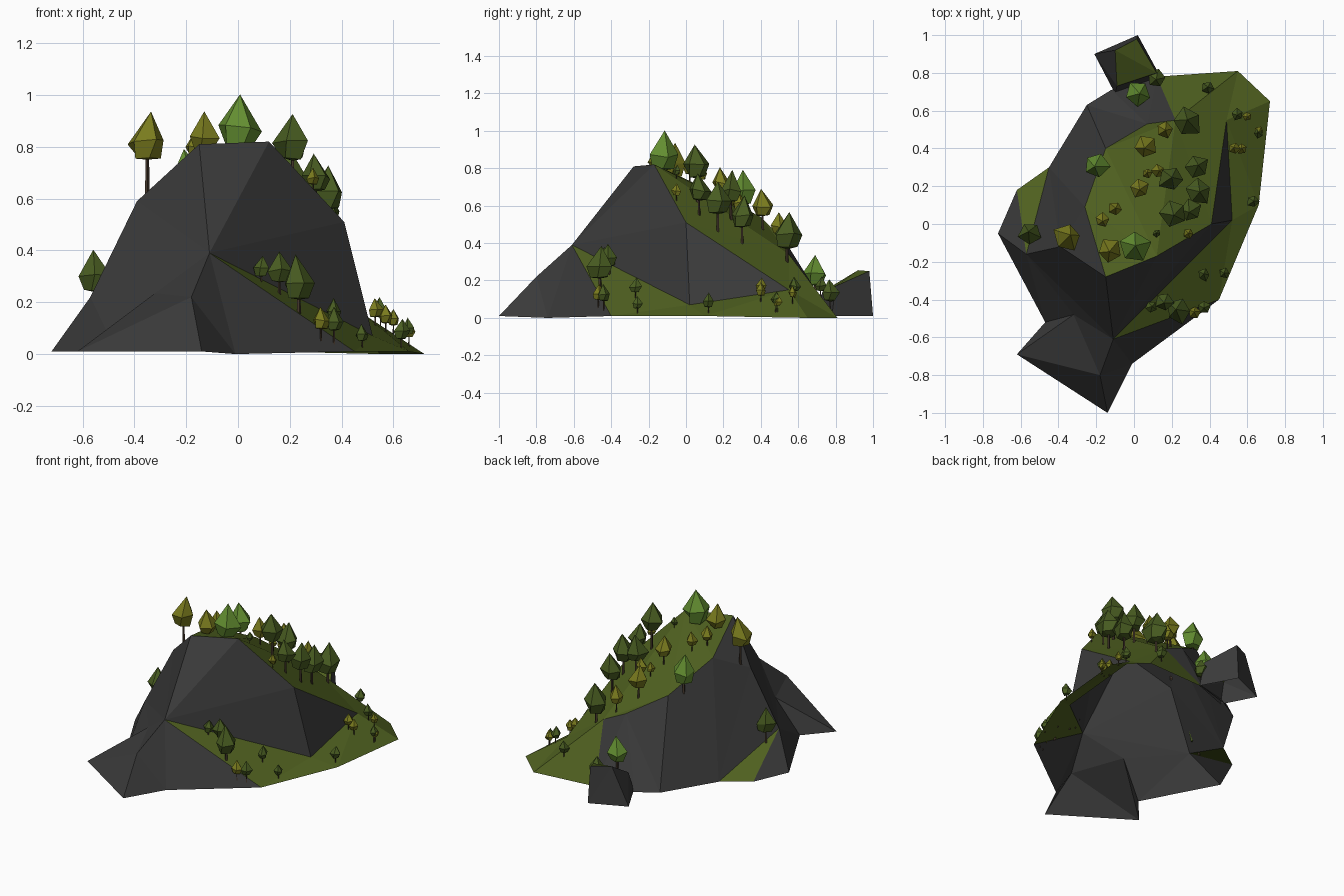
import bpy, bmesh, math, random
from mathutils import Vector
from mathutils.bvhtree import BVHTree

if "Cube" in bpy.data.objects:
    bpy.data.objects.remove(bpy.data.objects["Cube"])

random.seed(4)


def material(name, rgb):
    m = bpy.data.materials.new(name)
    m.diffuse_color = (*rgb, 1)
    m.use_nodes = True
    m.node_tree.nodes["Principled BSDF"].inputs["Base Color"].default_value = m.diffuse_color
    return m


STONE = material("dark stone", (0.043, 0.043, 0.043))
GRASS = material("grass", (0.078, 0.117, 0.014))
BARK = material("bark", (0.061, 0.040, 0.025))
DARK = material("dark leaves", (0.065, 0.107, 0.015))
OLIVE = material("olive leaves", (0.195, 0.200, 0.013))
BRIGHT = material("bright leaves", (0.125, 0.270, 0.030))


def finish(bm, name, mats):
    me = bpy.data.meshes.new(name)
    bm.to_mesh(me)
    bm.free()
    for m in mats:
        me.materials.append(m)
    ob = bpy.data.objects.new(name, me)
    bpy.context.collection.objects.link(ob)
    return ob


def faceted(points, stone_faces, grass_faces):
    """Flat facets from named corner points; stone is slot 0, grass slot 1."""
    bm = bmesh.new()
    v = {k: bm.verts.new(p) for k, p in points.items()}
    for slot, faces in enumerate((stone_faces, grass_faces)):
        for word in faces.split():
            bm.faces.new([v[c] for c in word]).material_index = slot
    bmesh.ops.triangulate(bm, faces=[f for f in bm.faces if len(f.verts) > 3])
    bmesh.ops.recalc_face_normals(bm, faces=bm.faces[:])
    if sum(f.normal.z for f in bm.faces) < 0:
        bmesh.ops.reverse_faces(bm, faces=bm.faces[:])
    return bm


# Hill: capital letters are raised corners, small letters the foot outline
hill_points = {
    "A": (-.15, -.28, .81), "B": (.12, -.17, .82), "C": (.41, 0, .51),
    "D": (.52, .02, .07), "E": (.49, .55, .15), "F": (-.39, -.12, .59),
    "G": (-.57, -.16, .22), "H": (-.11, -.61, .39), "J": (-.18, -.80, .22),
    "K": (.22, .55, .34), "M": (.07, .53, .41), "N": (-.15, .40, .54),
    "O": (-.26, .09, .70), "P": (-.32, -.48, .235),
    "a": (-.62, .18, .01), "b": (-.45, .30, .01), "c": (-.25, .63, .01),
    "d": (-.12, .71, .01), "e": (.12, .78, .01), "f": (.55, .81, 0),
    "g": (.72, .65, 0), "h": (.66, .10, .01), "i": (.45, -.40, .01),
    "j": (-.01, -.74, 0), "k": (-.14, -1.0, .01), "l": (-.62, -.69, .01),
    "m": (-.47, -.52, .01), "n": (-.72, -.05, .01)}
hill = faceted(
    hill_points,
    "OAF OFb FGb ONb Nbc NMc Mcd Mde MKe Gan Gnm GmP GPH FGH AFH "
    "Pml PlJ PJH Jlk Jkj HJj Hji AHB BHC HDC CDE",
    "ABO BNO BKN KMN BCK CEK HiD Dih DhE hgE Egf EfK Kfe Gba")
ground = BVHTree.FromBMesh(hill)
finish(hill, "hill", [STONE, GRASS])

# Small boulder at the back, grass on its sloping lid
boulder = faceted(
    {"p": (-.21, .90, .01), "q": (.02, 1.0, .01), "r": (.14, .78, .01),
     "s": (-.10, .69, .01), "P": (-.10, .92, .255), "Q": (.015, .98, .25),
     "R": (.12, .80, .17), "S": (-.09, .73, .14)},
    "pqQP qrRQ rsSR spPS", "PQRS")
finish(boulder, "boulder", [STONE, GRASS])


def ring(bm, centre, r, n, turn, jitter=0.0):
    out = []
    for i in range(n):
        a = turn + math.tau * i / n
        k = r * (1 + random.uniform(-jitter, jitter))
        out.append(bm.verts.new(centre + Vector((
            k * math.cos(a), k * math.sin(a),
            r * random.uniform(-jitter, jitter)))))
    return out


def skin(bm, lower, upper, slot):
    n = len(lower)
    for i in range(n):
        bm.faces.new((lower[i], lower[(i + 1) % n],
                      upper[(i + 1) % n], upper[i])).material_index = slot


def cap(bm, loop, tip, slot):
    for i in range(len(loop)):
        bm.faces.new((loop[i], loop[(i + 1) % len(loop)], tip)).material_index = slot


def tree(name, x, y, r, leaves, trunk=1.3):
    """Thin trunk with a five-sided pointed crown, standing on the hill."""
    hit = ground.ray_cast(Vector((x, y, 3)), Vector((0, 0, -1)))[0]
    base = hit if hit else Vector((x, y, 0))
    bm = bmesh.new()
    turn = random.uniform(0, math.tau)
    r *= 1.06
    up = Vector((0, 0, r))
    foot = base + up * trunk
    skin(bm, ring(bm, base - up * .2, r * .12, 4, turn),
         ring(bm, foot + up * .5, r * .09, 4, turn), 0)
    low = ring(bm, foot + up * .12, r * .66, 5, turn, .12)
    mid = ring(bm, foot + up * .95, r, 5, turn + .3, .16)
    skin(bm, low, mid, 1)
    lean = Vector((random.uniform(-.2, .2), random.uniform(-.2, .2), 0)) * r
    cap(bm, mid, bm.verts.new(foot + up * 2.5 + lean), 1)
    cap(bm, low, bm.verts.new(foot), 1)
    bmesh.ops.recalc_face_normals(bm, faces=bm.faces[:])
    finish(bm, name, [BARK, leaves])


# Trees: x, y, crown radius, and trunk height in radii
dark_trees = [
    (.28, .54, .075, .8), (.33, .30, .065, 1.2), (.20, .24, .065, 1.3),
    (.34, .17, .065, 1.3), (.21, .06, .068, 1.7), (.30, .07, .055, 1.3),
    (-.55, -.05, .062, 1.1), (.12, .77, .045, 1.3), (.39, .72, .03, .9),
    (.66, .48, .024, 1.8), (.63, .12, .03, .9), (.12, -.05, .02, 1),
    (.37, -.27, .03, .9), (.48, -.26, .025, .9), (.235, -.46, .066, .7),
    (.16, -.41, .045, .9), (.09, -.44, .03, .6), (.37, -.44, .035, 1.2),
    (.55, .58, .03, 1)]
olive_trees = [
    (.16, .50, .045, 1.2), (.06, .41, .055, 1.2), (.07, .27, .025, 1.2),
    (.13, .28, .035, 1.2), (.03, .19, .05, 1), (-.10, .08, .035, 1),
    (-.13, -.14, .058, .1), (-.35, -.07, .07, 1.7), (.60, .57, .024, 1.3),
    (.53, .40, .028, 1), (.57, .40, .028, 1), (.66, .49, .024, 1.3),
    (.32, -.47, .033, 1.1), (.29, -.05, .025, 1), (-.17, .02, .035, 1)]
for i, (x, y, r, t) in enumerate(dark_trees):
    tree(f"dark_tree_{i}", x, y, r, DARK, t)
for i, (x, y, r, t) in enumerate(olive_trees):
    tree(f"olive_tree_{i}", x, y, r, OLIVE, t)
# Bright trees have short trunks on the crest and slope
tree("bright_tree_crest", 0, -.12, .08, BRIGHT, 0)
tree("bright_tree_slope", -.20, .31, .07, BRIGHT, .8)
tree("bright_tree_back", .02, .69, .062, BRIGHT, .9)
